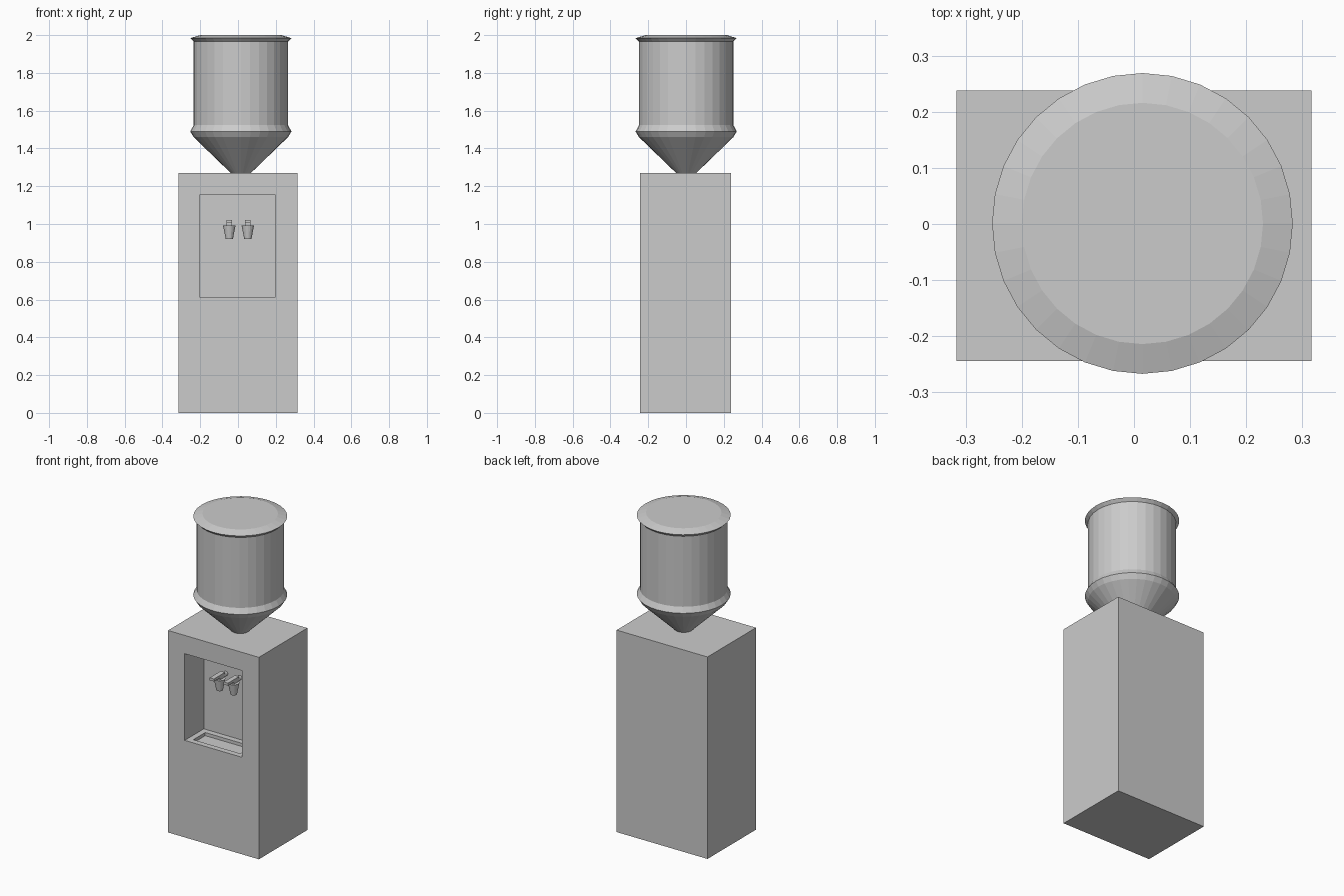
import bpy, bmesh, math
from mathutils import Matrix, Vector

if "Cube" in bpy.data.objects:
    bpy.data.objects.remove(bpy.data.objects["Cube"])

RECESS_BACK = -0.054


def finish(bm, name):
    bm.normal_update()
    mesh = bpy.data.meshes.new(name)
    bm.to_mesh(mesh)
    bm.free()
    obj = bpy.data.objects.new(name, mesh)
    bpy.context.collection.objects.link(obj)
    return obj


def add_box(bm, lo, hi):
    lo, hi = Vector(lo), Vector(hi)
    size = Matrix.Diagonal((*(hi - lo), 1))
    return bmesh.ops.create_cube(bm, size=1, matrix=Matrix.Translation((lo + hi) / 2) @ size)["verts"]


def lathe(name, profile, sides, centre):
    """Spin an (r, z) profile into a closed, capped solid."""
    bm = bmesh.new()
    rings = []
    for r, z in profile:
        rings.append([bm.verts.new((centre[0] + r * math.cos(a), centre[1] + r * math.sin(a), z))
                      for a in (2 * math.pi * i / sides for i in range(sides))])
    for low, high in zip(rings, rings[1:]):
        for i in range(sides):
            j = (i + 1) % sides
            bm.faces.new((low[i], low[j], high[j], high[i]))
    bm.faces.new(rings[0][::-1])
    bm.faces.new(rings[-1])
    return finish(bm, name)


def inset_to(bm, face, place):
    """Inset a face, then put its corners where place() says."""
    bmesh.ops.inset_individual(bm, faces=[face], thickness=0.01)
    centre = face.calc_center_median()
    for v in face.verts:
        v.co = place(v.co, v.co - centre)
    bm.normal_update()


# Cabinet with dispensing recess and sunken drip tray
bm = bmesh.new()
add_box(bm, (-0.316, -0.244, 0), (0.316, 0.238, 1.27))
bm.normal_update()
front = min(bm.faces, key=lambda f: f.calc_center_median().y)


def recess_corner(y):
    return lambda co, d: Vector((-0.2 if d.x < 0 else 0.197, y, 0.61 if d.z < 0 else 1.155))


inset_to(bm, front, recess_corner(-0.244))
inset_to(bm, front, recess_corner(RECESS_BACK))
floor = next(f for f in bm.faces if f.normal.z > 0.9 and abs(f.calc_center_median().z - 0.61) < 0.01)


def tray_corner(z):
    return lambda co, d: Vector((-0.165 if d.x < 0 else 0.162, -0.208 if d.y < 0 else -0.09, z))


inset_to(bm, floor, tray_corner(0.61))
inset_to(bm, floor, tray_corner(0.59))
finish(bm, "cabinet")

# Water bottle: neck cone, lower rim, barrel, upper rim
lathe("water_bottle", [(0.045, 1.262), (0.25, 1.46), (0.268, 1.49), (0.25, 1.523),
                       (0.25, 1.966), (0.268, 1.984), (0.215, 2.0)], 32, (0.015, 0.001))

# Two taps: tapered cup, pipe to the back wall, push lever
for side, x in (("left", -0.046), ("right", 0.052)):
    lathe(side + "_tap_spout", [(0.019, 0.92), (0.033, 0.992)], 16, (x, -0.117))
    bm = bmesh.new()
    length = RECESS_BACK + 0.117
    bmesh.ops.create_cone(
        bm, cap_ends=True, segments=12, radius1=0.014, radius2=0.014, depth=length,
        matrix=Matrix.Translation((x, -0.117 + length / 2, 1.0)) @ Matrix.Rotation(math.pi / 2, 4, "X"))
    finish(bm, side + "_tap_pipe")
    bm = bmesh.new()
    add_box(bm, (x - 0.015, -0.195, 1.006), (x + 0.015, -0.085, 1.022))
    add_box(bm, (x - 0.014, -0.135, 0.985), (x + 0.014, -0.1, 1.01))
    finish(bm, side + "_tap_lever")
